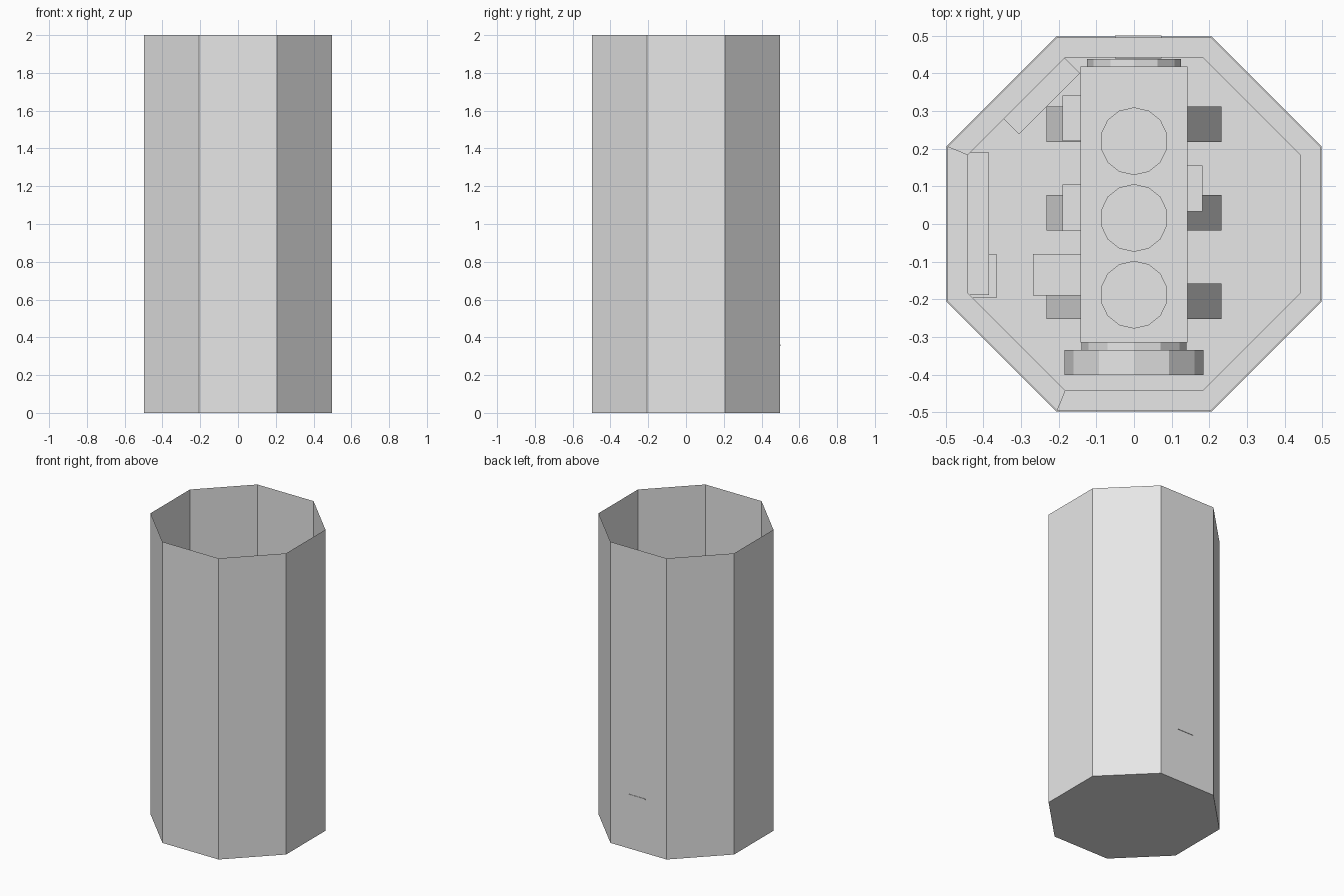
import bpy, bmesh, math
from mathutils import Matrix, Vector

if "Cube" in bpy.data.objects:
    bpy.data.objects.remove(bpy.data.objects["Cube"])

grey = bpy.data.materials.new("plain_grey")
grey.diffuse_color = (0.8, 0.8, 0.8, 1)
grey.use_nodes = True
grey.node_tree.nodes["Principled BSDF"].inputs["Base Color"].default_value = grey.diffuse_color


def finish(name, bm):
    me = bpy.data.meshes.new(name)
    bm.to_mesh(me)
    bm.free()
    me.materials.append(grey)
    ob = bpy.data.objects.new(name, me)
    bpy.context.collection.objects.link(ob)
    return ob


def box(name, x, y, z, turn=0.0):
    """Box from (min, max) ranges, turned about its own upright axis."""
    bm = bmesh.new()
    size = [r[1] - r[0] for r in (x, y, z)]
    mid = Vector([(r[0] + r[1]) / 2 for r in (x, y, z)])
    m = Matrix.Translation(mid) @ Matrix.Rotation(turn, 4, 'Z') @ Matrix.Diagonal((*size, 1))
    bmesh.ops.create_cube(bm, size=1, matrix=m)
    return finish(name, bm)


def drum(name, sides, r, length, mid, lying=False):
    bm = bmesh.new()
    m = Matrix.Translation(mid)
    if lying:
        m = m @ Matrix.Rotation(math.pi / 2, 4, 'X')
    bmesh.ops.create_cone(bm, cap_ends=True, segments=sides, radius1=r, radius2=r,
                          depth=length, matrix=m)
    return finish(name, bm)


def corner(i, apothem, z):
    a = math.radians(22.5 + 45 * i)
    r = apothem / math.cos(math.radians(22.5))
    return (r * math.cos(a), r * math.sin(a), z)


# Outer casing: thin octagonal sheet, closed below and open above
bm = bmesh.new()
low = [bm.verts.new(corner(i, 0.498, 0)) for i in range(8)]
top = [bm.verts.new(corner(i, 0.498, 2)) for i in range(8)]
bm.faces.new(low[::-1])
for i in range(8):
    j = (i + 1) % 8
    bm.faces.new((low[i], low[j], top[j], top[i]))
finish("outer_casing", bm)


def lining(name, first, count, height):
    """Run of inner wall panels between octagon corners."""
    bm = bmesh.new()
    rows = []
    for i in range(first, first + count + 1):
        rows.append([bm.verts.new(corner(i, a, z)) for a, z in
                     ((0.496, 0.003), (0.496, height), (0.442, height), (0.442, 0.003))])
    for p, q in zip(rows, rows[1:]):
        for k in range(4):
            bm.faces.new((p[k], p[(k + 1) % 4], q[(k + 1) % 4], q[k]))
    bm.faces.new(rows[0])
    bm.faces.new(rows[-1])
    bmesh.ops.recalc_face_normals(bm, faces=bm.faces)
    finish(name, bm)


lining("low_wall_lining", 3, 2, 0.55)
lining("wall_lining", 5, 6, 0.60)

# Engine block with three cylinder heads
box("engine_block", (-0.142, 0.142), (-0.315, 0.418), (0.08, 0.45))
for n, y in enumerate((0.22, 0.016, -0.188)):
    drum(f"cylinder_head_{n + 1}", 14, 0.09, 0.06, (0, y, 0.475))

# Wheels and collars on the shaft
drum("flywheel", 12, 0.185, 0.066, (0, -0.368, 0.24), True)
drum("front_collar", 12, 0.14, 0.025, (0, -0.325, 0.24), True)
drum("rear_collar", 12, 0.125, 0.02, (0, 0.428, 0.24), True)
box("rear_plate", (-0.05, 0.073), (0.44, 0.501), (0.355, 0.361))

# Sloping feet on both sides
for side, label in ((-1, "left"), (1, "right")):
    for n, y in enumerate((0.265, 0.03, -0.205)):
        bm = bmesh.new()
        ends = [[bm.verts.new((side * x, y + d, z)) for x, z in
                 ((0.13, 0.003), (0.232, 0.003), (0.232, 0.02), (0.142, 0.2), (0.13, 0.2))]
                for d in (-0.047, 0.047)]
        for e in ends:
            bm.faces.new(e)
        for k in range(5):
            m = (k + 1) % 5
            bm.faces.new((ends[0][k], ends[0][m], ends[1][m], ends[1][k]))
        bmesh.ops.recalc_face_normals(bm, faces=bm.faces)
        finish(f"{label}_foot_{n + 1}", bm)

# Fittings on the sides of the block
box("rear_left_fitting", (-0.19, -0.14), (0.22, 0.342), (0.25, 0.37))
box("middle_left_fitting", (-0.19, -0.14), (-0.018, 0.105), (0.25, 0.37))
box("front_left_fitting", (-0.268, -0.14), (-0.19, -0.08), (0.22, 0.36))
box("right_fitting", (0.14, 0.182), (0.033, 0.155), (0.25, 0.37))

# Cabinets against the walls
box("left_cabinet", (-0.443, -0.385), (-0.188, 0.19), (0.003, 0.4))
box("left_cabinet_box", (-0.443, -0.366), (-0.196, -0.08), (0.12, 0.3))
box("corner_cabinet", (-0.36, -0.13), (0.311, 0.369), (0.003, 0.4), math.pi / 4)
